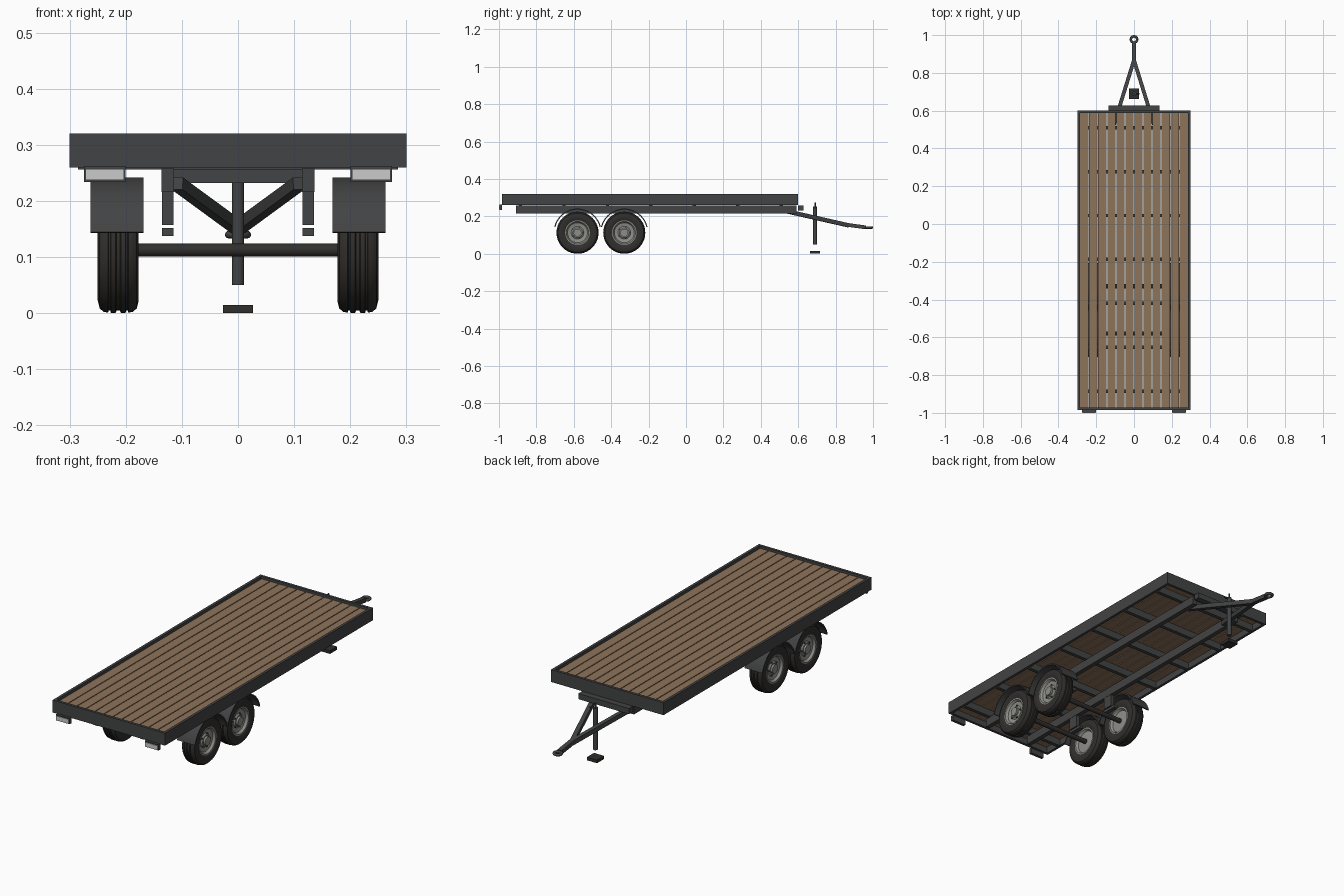
import bpy, bmesh, math
from mathutils import Vector, Matrix

if "Cube" in bpy.data.objects:
    bpy.data.objects.remove(bpy.data.objects["Cube"])


def mat(name, rgb):
    m = bpy.data.materials.new(name)
    m.diffuse_color = (*rgb, 1)
    m.use_nodes = True
    m.node_tree.nodes["Principled BSDF"].inputs["Base Color"].default_value = m.diffuse_color
    return m


STEEL = mat("dark_steel", (0.055, 0.056, 0.058))
RUBBER = mat("rubber", (0.03, 0.028, 0.026))
WOOD = mat("wood", (0.27, 0.175, 0.105))
RIM = mat("rim_grey", (0.27, 0.27, 0.25))
LENS = mat("lens", (0.7, 0.7, 0.72))


def finish(name, bm, m, smooth=False):
    bmesh.ops.recalc_face_normals(bm, faces=bm.faces)
    me = bpy.data.meshes.new(name)
    bm.to_mesh(me)
    bm.free()
    me.materials.append(m)
    ob = bpy.data.objects.new(name, me)
    bpy.context.collection.objects.link(ob)
    if smooth:
        bpy.ops.object.select_all(action='DESELECT')
        ob.select_set(True)
        bpy.context.view_layer.objects.active = ob
        bpy.ops.object.shade_smooth_by_angle(angle=math.radians(35))
    return ob


def box(name, lo, hi, m=STEEL):
    lo, hi = Vector(lo), Vector(hi)
    bm = bmesh.new()
    bmesh.ops.create_cube(bm, size=1, matrix=Matrix.Translation((lo + hi) / 2)
                          @ Matrix.Diagonal((*(hi - lo), 1)))
    return finish(name, bm, m)


def rod(name, a, b, r, m=STEEL, n=20):
    a, b = Vector(a), Vector(b)
    d = b - a
    bm = bmesh.new()
    bmesh.ops.create_cone(bm, cap_ends=True, segments=n, radius1=r, radius2=r, depth=d.length,
                          matrix=Matrix.Translation((a + b) / 2)
                          @ d.to_track_quat('Z', 'Y').to_matrix().to_4x4())
    return finish(name, bm, m, True)


def beam(name, a, b, w, h, m=STEEL):
    a, b = Vector(a), Vector(b)
    d = b - a
    bm = bmesh.new()
    bmesh.ops.create_cube(bm, size=1, matrix=Matrix.Translation((a + b) / 2)
                          @ d.to_track_quat('Y', 'Z').to_matrix().to_4x4()
                          @ Matrix.Diagonal((w, d.length, h, 1)))
    return finish(name, bm, m)


def lathe(name, profile, centre, m, side=1, n=40):
    # closed (x, radius) profile turned around the x axis
    bm = bmesh.new()
    rings = []
    for i in range(n):
        a = 2 * math.pi * i / n
        rings.append([bm.verts.new(Vector(centre) + Vector((side * x, r * math.cos(a), r * math.sin(a))))
                      for x, r in profile])
    k = len(profile)
    for i in range(n):
        p, q = rings[i], rings[(i + 1) % n]
        for j in range(k):
            bm.faces.new((p[j], p[(j + 1) % k], q[(j + 1) % k], q[j]))
    return finish(name, bm, m, True)


# Deck: outer rim, planks and cross members
Y0, Y1 = -0.985, 0.6
for s, nm in ((-1, "left"), (1, "right")):
    xs = sorted((s * 0.3, s * 0.287))
    box(f"{nm}_side_rail", (xs[0], Y0, 0.26), (xs[1], Y1, 0.32))
box("front_end_rail", (-0.287, Y0, 0.26), (0.287, Y0 + 0.013, 0.32))
box("hitch_end_rail", (-0.287, Y1 - 0.013, 0.26), (0.287, Y1, 0.32))
pitch = 0.574 / 12
for i in range(12):
    x = -0.287 + i * pitch
    box(f"plank_{i}", (x + 0.002, Y0 + 0.013, 0.29), (x + pitch - 0.002, Y1 - 0.013, 0.308), WOOD)
for i in range(7):
    y = -0.885 + i * 0.2325
    box(f"cross_member_{i}", (-0.285, y - 0.009, 0.256), (0.285, y + 0.009, 0.29))

# Tyre and rim profiles, x measured outward from the wheel centre
half = [(0.030, 0.064), (0.036, 0.078), (0.0365, 0.090), (0.033, 0.104), (0.026, 0.110),
        (0.018, 0.1115), (0.017, 0.108), (0.014, 0.108), (0.013, 0.1125), (0.005, 0.1125), (0.003, 0.108)]
tyre = half + [(-x, r) for x, r in reversed(half)]
rim = [(0.031, 0.066), (0.031, 0.060), (0.020, 0.053), (0.016, 0.034), (0.022, 0.026), (0.022, 0.0005),
       (-0.022, 0.0005), (-0.022, 0.026), (-0.020, 0.053), (-0.031, 0.060), (-0.031, 0.066)]

for s, nm in ((-1, "left"), (1, "right")):
    # Main chassis beam
    cx = s * 0.125
    box(f"{nm}_chassis_beam", (cx - 0.011, -0.91, 0.216), (cx + 0.011, 0.59, 0.258))
    for ay, an in ((-0.58, "front"), (-0.33, "rear")):
        c = (s * 0.2135, ay, 0.1125)
        lathe(f"{nm}_{an}_tyre", tyre, c, RUBBER, s)
        lathe(f"{nm}_{an}_rim", rim, c, RIM, s)
        rod(f"{nm}_{an}_hub", (s * 0.225, ay, 0.1125), (s * 0.245, ay, 0.1125), 0.021, RIM, 24)
        for b in range(5):
            a = b * 2 * math.pi / 5
            y, z = ay + 0.033 * math.cos(a), 0.1125 + 0.033 * math.sin(a)
            rod(f"{nm}_{an}_bolt_{b}", (s * 0.228, y, z), (s * 0.236, y, z), 0.004, STEEL, 6)
        # Suspension hanger and spring pad
        box(f"{nm}_{an}_hanger", (cx - 0.010, ay - 0.025, 0.157), (cx + 0.010, ay + 0.025, 0.217))
        box(f"{nm}_{an}_spring_pad", (cx - 0.010, ay - 0.05, 0.138), (cx + 0.010, ay + 0.05, 0.152))
        # Curved mudguard
        bm = bmesh.new()
        prev = first = None
        for i in range(21):
            a = math.radians(14 + 152 * i / 20)
            sec = [bm.verts.new((s * x, ay + r * math.cos(a), 0.1135 + r * math.sin(a)))
                   for x, r in ((0.168, 0.122), (0.263, 0.122), (0.263, 0.128), (0.168, 0.128))]
            if prev:
                for j in range(4):
                    bm.faces.new((prev[j], prev[(j + 1) % 4], sec[(j + 1) % 4], sec[j]))
            first = first or sec
            prev = sec
        bm.faces.new(first)
        bm.faces.new(prev)
        finish(f"{nm}_{an}_mudguard", bm, STEEL, True)
    # Lamp with pale lens
    lx = s * 0.2375
    box(f"{nm}_lamp_housing", (lx - 0.037, -0.997, 0.234), (lx + 0.037, -0.983, 0.262))
    box(f"{nm}_lamp_lens", (lx - 0.034, -1.0, 0.237), (lx + 0.034, -0.995, 0.257), LENS)
    # Tongue arm
    beam(f"{nm}_tongue_arm", (s * 0.108, 0.52, 0.231), (0, 0.868, 0.152), 0.02, 0.022)

for ay, an in ((-0.58, "front"), (-0.33, "rear")):
    rod(f"{an}_axle", (-0.2, ay, 0.1125), (0.2, ay, 0.1125), 0.0115, RUBBER)

# Hitch: header, drawbar and ring
box("tongue_header", (-0.135, 0.598, 0.232), (0.135, 0.628, 0.259))
beam("drawbar", (0, 0.85, 0.156), (0, 0.962, 0.141), 0.022, 0.02)
bpy.ops.mesh.primitive_torus_add(location=(0, 0.977, 0.14), major_radius=0.0165, minor_radius=0.0068,
                                 major_segments=28, minor_segments=12)
ring = bpy.context.object
ring.name = "hitch_ring"
ring.data.materials.append(STEEL)
bpy.ops.object.shade_smooth_by_angle(angle=math.radians(35))

# Parking jack with foot and crank
rod("jack_post", (0, 0.69, 0.05), (0, 0.69, 0.252), 0.011)
box("jack_foot", (-0.027, 0.663, 0), (0.027, 0.717, 0.015), RUBBER)
rod("jack_crank_pin", (0, 0.69, 0.25), (0, 0.69, 0.274), 0.004, STEEL, 10)
rod("jack_crank_handle", (0, 0.69, 0.246), (0.03, 0.69, 0.246), 0.004, STEEL, 10)
